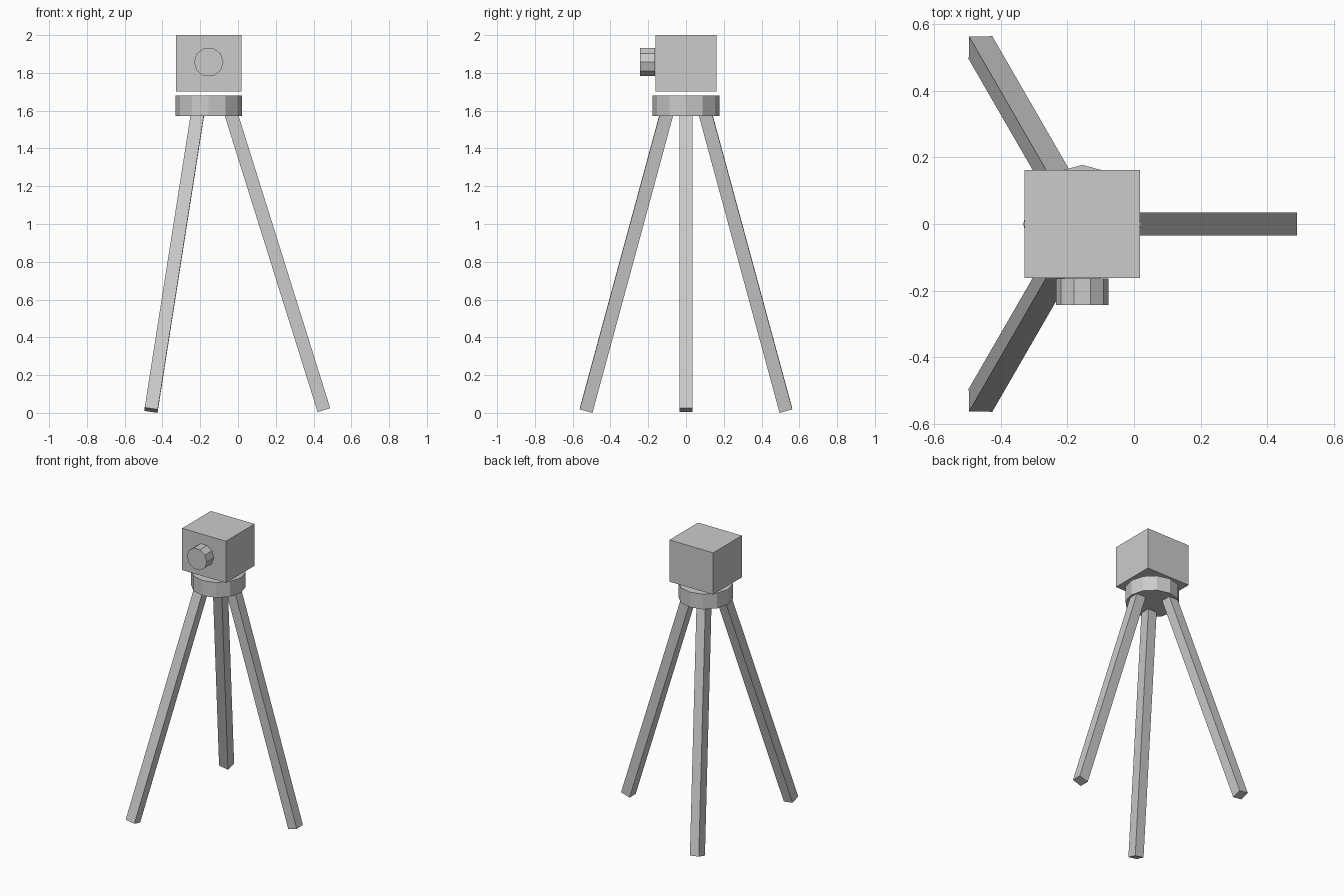
import bpy, math
from mathutils import Vector

cube = bpy.data.objects.get("Cube")
if cube:
    bpy.data.objects.remove(cube, do_unlink=True)

grey = bpy.data.materials.new("plain_grey")
grey.use_nodes = True
colour = (0.6, 0.6, 0.6, 1)
grey.diffuse_color = colour
grey.node_tree.nodes["Principled BSDF"].inputs["Base Color"].default_value = colour

AXIS_X = -0.155  # vertical axis shared by head, plate and legs


def finish(name):
    obj = bpy.context.object
    obj.name = name
    obj.data.materials.append(grey)
    return obj


def box(name, size, centre):
    bpy.ops.mesh.primitive_cube_add(size=1, location=centre)
    obj = finish(name)
    obj.scale = size
    return obj


def prism(name, sides, radius, depth, centre, rotation=(0, 0, 0)):
    bpy.ops.mesh.primitive_cylinder_add(vertices=sides, radius=radius, depth=depth,
                                        location=centre, rotation=rotation)
    return finish(name)


# Head: body block with a short lens on the front
box("camera_body", (0.346, 0.323, 0.298), (AXIS_X, 0, 1.851))
prism("lens", 10, 0.078, 0.08, (AXIS_X, -0.203, 1.857),
      (math.pi / 2, math.pi / 2, 0))

# Mounting plate
prism("mounting_plate", 12, 0.177, 0.108, (AXIS_X, 0, 1.625))

# Three splayed square legs, each tilted straight from upright
for name, degrees in (("left_leg", 0), ("back_leg", 120), ("front_leg", 240)):
    a = math.radians(degrees)
    out = Vector((math.cos(a), math.sin(a), 0))
    hub = Vector((AXIS_X, 0, 0))
    foot = hub + out * 0.61 + Vector((0, 0, 0.0145))
    top = hub + out * 0.113 + Vector((0, 0, 1.6))
    span = top - foot
    leg = box(name, (0.07, 0.07, span.length), (foot + top) / 2)
    leg.rotation_mode = 'QUATERNION'
    leg.rotation_quaternion = Vector((0, 0, 1)).rotation_difference(span)
